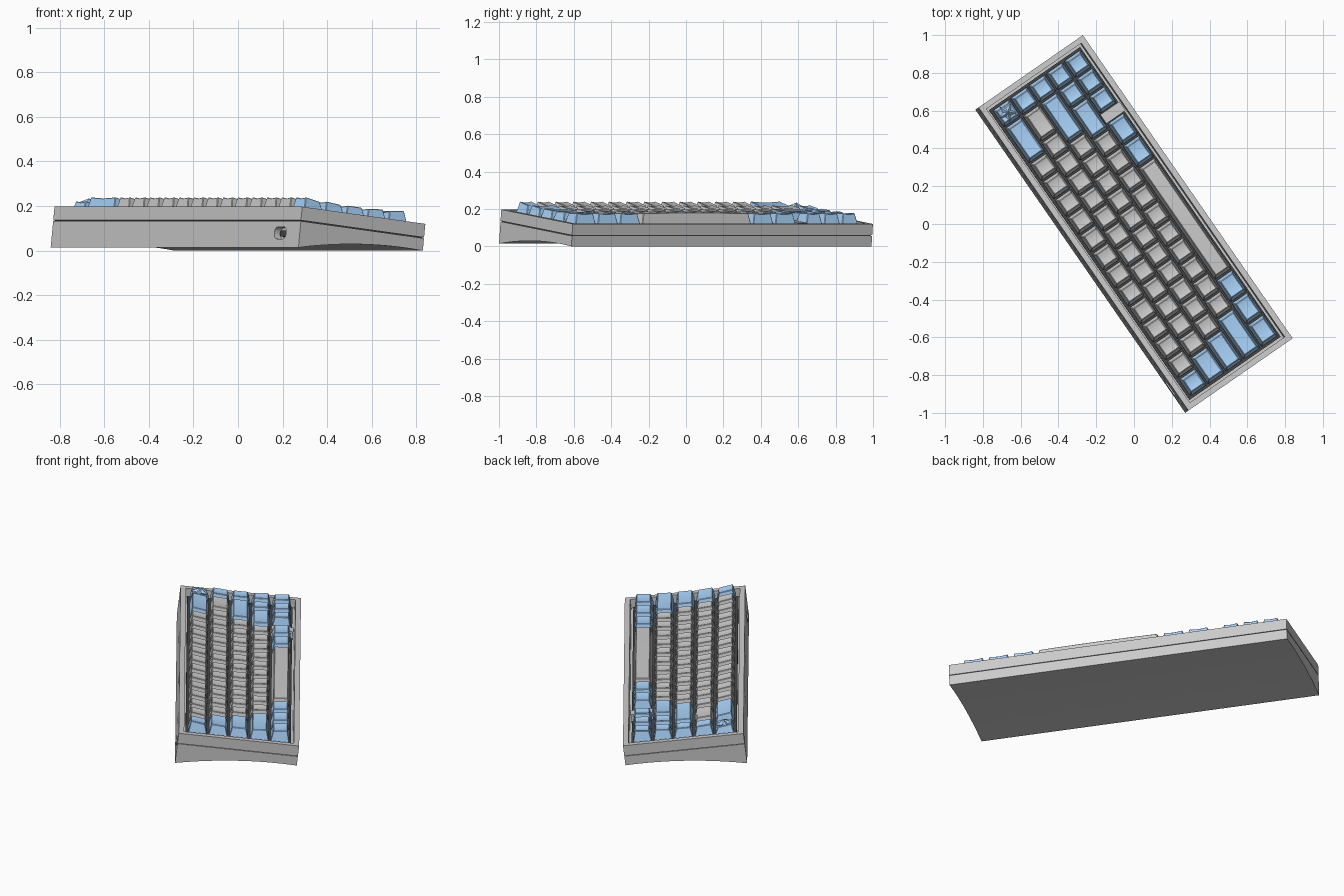
import bpy, bmesh, math
from mathutils import Matrix, Vector

if "Cube" in bpy.data.objects:
    bpy.data.objects.remove(bpy.data.objects["Cube"])

# Working frame: x = keyboard right, y = keyboard back, z = 0 on the sloped case top
TILT = math.radians(6.54)
FRAME = (Matrix.Rotation(math.radians(124.7), 4, 'Z')
         @ Matrix.Translation((0, -0.0105, 0.1585))
         @ Matrix.Rotation(TILT, 4, 'X'))
HX, HY = 0.976, 0.338          # case half length and half depth
RIM, U = 0.043, 0.1155         # rim width and key pitch


def material(name, rgb):
    m = bpy.data.materials.new(name)
    m.diffuse_color = (*rgb, 1)
    m.use_nodes = True
    m.node_tree.nodes["Principled BSDF"].inputs["Base Color"].default_value = m.diffuse_color
    return m


BLUE = material("blue_plastic", (0.40, 0.65, 0.95))
DARK = material("dark_plastic", (0.06, 0.06, 0.06))


def finish(name, bm, mat=None):
    bmesh.ops.recalc_face_normals(bm, faces=bm.faces[:])
    me = bpy.data.meshes.new(name)
    bm.to_mesh(me)
    bm.free()
    if mat:
        me.materials.append(mat)
    ob = bpy.data.objects.new(name, me)
    bpy.context.collection.objects.link(ob)
    ob.matrix_world = FRAME
    return ob


def add_box(bm, x0, x1, y0, y1, z0, z1):
    mat = (Matrix.Translation(((x0 + x1) / 2, (y0 + y1) / 2, (z0 + z1) / 2))
           @ Matrix.Diagonal((x1 - x0, y1 - y0, z1 - z0, 1)))
    bmesh.ops.create_cube(bm, size=1, matrix=mat)


def box(name, *dims, mat=None):
    bm = bmesh.new()
    add_box(bm, *dims)
    return finish(name, bm, mat)


def prism(name, pts, offset, mat=None):
    bm = bmesh.new()
    face = bm.faces.new([bm.verts.new(p) for p in pts])
    ext = bmesh.ops.extrude_face_region(bm, geom=[face])
    verts = [g for g in ext['geom'] if isinstance(g, bmesh.types.BMVert)]
    bmesh.ops.translate(bm, vec=offset, verts=verts)
    return finish(name, bm, mat)


def slot(name, x, z, w, h, y0, y1, mat=None):
    """Rounded bar pointing along y."""
    r = h * 0.42
    pts = []
    for i in range(4):
        cx = (w / 2 - r) * (1 if i in (0, 3) else -1)
        cz = (h / 2 - r) * (1 if i in (0, 1) else -1)
        for k in range(5):
            a = math.pi / 2 * (i + k / 4)
            pts.append((x + cx + r * math.cos(a), y0, z + cz + r * math.sin(a)))
    return prism(name, pts, (0, y1 - y0, 0), mat)


# Upper case: a slab with the key well sunk into it
bm = bmesh.new()
add_box(bm, -HX, HX, -HY, HY, -0.061, 0)
top = max(bm.faces, key=lambda f: f.calc_center_median().z)
bmesh.ops.inset_region(bm, faces=[top], thickness=RIM)
ext = bmesh.ops.extrude_face_region(bm, geom=[top])
bmesh.ops.translate(bm, vec=(0, 0, -0.052),
                    verts=[g for g in ext['geom'] if isinstance(g, bmesh.types.BMVert)])
bmesh.ops.delete(bm, geom=[top], context='FACES_ONLY')
finish("upper_case", bm)

# Seam between the case halves
box("case_seam", -HX + .006, HX - .006, -HY + .006, HY - .006, -0.066, -0.060, mat=DARK)

# Lower case: wedge with an arched underside
N = 16
profile = [(-HX, -HY, -0.065), (-HX, HY, -0.065)]
for i in range(N + 1):
    t = i / N
    profile.append((-HX, HY - 2 * HY * t, -0.184 + 0.063 * t + 0.022 * 4 * t * (1 - t)))
lower = prism("lower_case", profile, (2 * HX, 0, 0))

# Cable port in the back face
cutter = slot("port_cutter", -0.822, -0.118, 0.092, 0.054, HY - 0.035, HY + 0.03)
cutter.hide_render = True
mod = lower.modifiers.new("port", 'BOOLEAN')
mod.object, mod.operation, mod.solver = cutter, 'DIFFERENCE', 'EXACT'
bpy.context.view_layer.update()
bpy.context.view_layer.objects.active = lower
bpy.ops.object.modifier_apply(modifier="port")
bpy.data.objects.remove(cutter)
slot("port_socket", -0.822, -0.118, 0.066, 0.028, HY - 0.04, HY - 0.022, DARK)

# Switch plate
box("switch_plate", -HX + RIM, HX - RIM, -HY + RIM, HY - RIM, -0.05, -0.042, mat=DARK)

# Keycap rows, back to front: (mid height, half rise of the top towards the back)
SCULPT = [(0.045, 0.006), (0.041, 0.003), (0.039, 0.0), (0.041, -0.003), (0.046, -0.004)]


def keycap(name, cx, cy, width, row, mat, dish=0.005, drop=0.0):
    h, rise = SCULPT[row]
    h -= drop
    bx, by = (width * U - 0.009) / 2, (U - 0.009) / 2
    tx, ty, sy = bx - 0.016, by - 0.014, 0.004
    cols = 6
    bm = bmesh.new()
    rows = []
    for s in (-1, 1):
        line = []
        for i in range(cols + 1):
            t = 2 * i / cols - 1
            line.append(bm.verts.new((cx + tx * t, cy + sy + ty * s,
                                      h + rise * s - dish * (1 - t * t))))
        rows.append(line)
    f, b = rows
    for i in range(cols):
        bm.faces.new((f[i], f[i + 1], b[i + 1], b[i]))
    base = [bm.verts.new((cx + bx * sx, cy + by * s, -0.018))
            for sx, s in ((-1, -1), (1, -1), (1, 1), (-1, 1))]
    bm.faces.new([base[0], base[1]] + f[::-1])
    bm.faces.new([base[2], base[3]] + b)
    bm.faces.new((base[1], base[2], b[-1], f[-1]))
    bm.faces.new((base[3], base[0], f[0], b[0]))
    bm.faces.new(base[::-1])
    ob = finish(name, bm, mat)
    bev = ob.modifiers.new("soft_edges", 'BEVEL')
    bev.width, bev.segments, bev.limit_method = 0.003, 1, 'ANGLE'
    bev.angle_limit = math.radians(35)


# Layout per row: (width in key units, how many, kind) with kinds b blue, g grey, s star, x blank
LAYOUT = [
    [(1, 1, 'b'), (1, 12, 'g'), (2, 1, 'b'), (1, 1, 's')],
    [(1.5, 1, 'b'), (1, 12, 'g'), (1.5, 1, 'g'), (1, 1, 'b')],
    [(1.75, 1, 'b'), (1, 11, 'g'), (2.25, 1, 'b'), (1, 1, 'b')],
    [(2.25, 1, 'b'), (1, 10, 'g'), (1.75, 1, 'b'), (1, 2, 'b')],
    [(1.25, 3, 'b'), (6.25, 1, 'g'), (1.25, 2, 'b'), (0.5, 1, 'x'), (1, 3, 'b')],
]
stems = bmesh.new()
for r, groups in enumerate(LAYOUT):
    x, cy, n = -8 * U, (2 - r) * U, 0
    for width, count, kind in groups:
        for _ in range(count):
            cx = x + width * U / 2
            x += width * U
            n += 1
            if kind == 'x':      # blank filler of the case between key groups
                box("case_filler", cx - U / 4, cx + U / 4, -HY + RIM - 0.002,
                    cy + U / 2, -0.05, 0)
                continue
            keycap(f"key_row{r + 1}_{n}", cx, cy, width, r,
                   None if kind == 'g' else BLUE,
                   dish=-0.003 if width > 6 else 0.005,
                   drop=0.018 if kind == 's' else 0)
            add_box(stems, cx - 0.035, cx + 0.035, cy - 0.035, cy + 0.035, -0.044, -0.016)
            if kind == 's':      # faceted star on the ornamental key
                bm = bmesh.new()
                ring = []
                for i in range(10):
                    a, rad = math.pi * (i / 5 + 0.5), (0.05 if i % 2 == 0 else 0.024)
                    ring.append(bm.verts.new((cx + rad * math.cos(a), cy + rad * math.sin(a), 0.027)))
                tip = bm.verts.new((cx, cy, 0.05))
                low = bm.verts.new((cx, cy, 0.005))
                for i in range(10):
                    bm.faces.new((ring[i], ring[(i + 1) % 10], tip))
                    bm.faces.new((ring[(i + 1) % 10], ring[i], low))
                finish("star_ornament", bm, BLUE)
finish("key_switches", stems, DARK)
